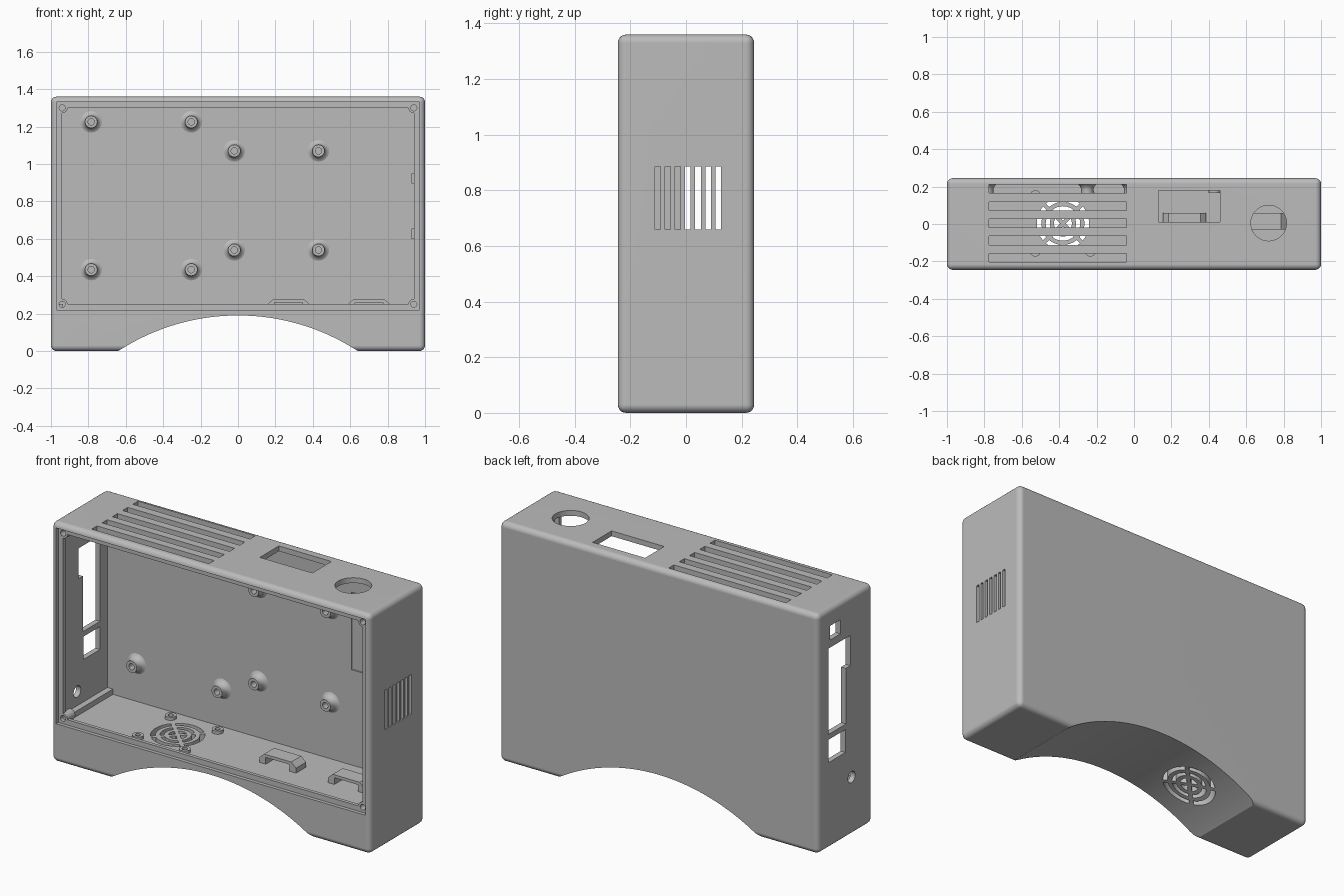
import bpy, bmesh, math
from mathutils import Vector

if "Cube" in bpy.data.objects:
    bpy.data.objects.remove(bpy.data.objects["Cube"])

grey = bpy.data.materials.new("plain grey plastic")
grey.diffuse_color = (0.5, 0.5, 0.5, 1)
grey.use_nodes = True
grey.node_tree.nodes["Principled BSDF"].inputs["Base Color"].default_value = grey.diffuse_color


def finish(name, bm):
    bmesh.ops.recalc_face_normals(bm, faces=bm.faces)
    me = bpy.data.meshes.new(name)
    bm.to_mesh(me)
    bm.free()
    me.materials.append(grey)
    ob = bpy.data.objects.new(name, me)
    bpy.context.collection.objects.link(ob)
    return ob


def place(axis, u, v, h):
    """Map 2D outline (u, v) and height h along an axis to 3D."""
    return {"x": (h, u, v), "y": (u, h, v), "z": (u, v, h)}[axis]


def prisms(name, outlines, axis, a, b):
    """Extrude several separate outlines along an axis from a to b."""
    bm = bmesh.new()
    for pts in outlines:
        lo = [bm.verts.new(place(axis, u, v, a)) for u, v in pts]
        hi = [bm.verts.new(place(axis, u, v, b)) for u, v in pts]
        bm.faces.new(lo)
        bm.faces.new(hi)
        for i in range(len(pts)):
            j = (i + 1) % len(pts)
            bm.faces.new((lo[i], lo[j], hi[j], hi[i]))
    return finish(name, bm)


def rect(u0, u1, v0, v1):
    return [(u0, v0), (u1, v0), (u1, v1), (u0, v1)]


def circle(u, v, r, n=32):
    return [(u + r * math.cos(math.tau * i / n), v + r * math.sin(math.tau * i / n))
            for i in range(n)]


def box(name, x0, x1, y0, y1, z0, z1):
    return prisms(name, [rect(x0, x1, y0, y1)], "z", z0, z1)


def lathe(name, profile, axis, u, v, base, sign, n=28):
    """Turn a closed (radius, height) profile around an axis through (u, v)."""
    bm = bmesh.new()
    rings = [[bm.verts.new(place(axis, p, q, base + sign * h)) for p, q in circle(u, v, r, n)]
             for r, h in profile]
    for k, ring in enumerate(rings):
        nxt = rings[(k + 1) % len(rings)]
        for i in range(n):
            j = (i + 1) % n
            bm.faces.new((ring[i], ring[j], nxt[j], nxt[i]))
    ob = finish(name, bm)
    smooth(ob)
    return ob


def apply(ob, mod):
    with bpy.context.temp_override(object=ob, active_object=ob, selected_objects=[ob]):
        bpy.ops.object.modifier_apply(modifier=mod.name)


def cut(ob, cutter):
    m = ob.modifiers.new("cut", "BOOLEAN")
    m.operation, m.solver, m.object = "DIFFERENCE", "EXACT", cutter
    bpy.context.view_layer.update()
    apply(ob, m)
    bpy.data.objects.remove(cutter)


def smooth(ob):
    bpy.ops.object.select_all(action="DESELECT")
    ob.select_set(True)
    bpy.context.view_layer.objects.active = ob
    bpy.ops.object.shade_smooth_by_angle(angle=math.radians(30))


# Rounded case body
case = box("case", -1, 1, -0.245, 0.245, 0, 1.36)
bev = case.modifiers.new("round", "BEVEL")
bev.width, bev.segments = 0.03, 5
apply(case, bev)

# Arch under the body
R, cz = 1.173, -0.983
half = math.acos(-cz / R) + 0.05
arch = [(R * math.sin(half * (i / 20 - 1)), cz + R * math.cos(half * (i / 20 - 1)))
        for i in range(41)]
cut(case, prisms("arch_cutter", [arch], "y", -0.4, 0.4))

# Lid recess, hollow inside and front opening that leaves a lip
cut(case, box("lid_recess", -0.97, 0.97, -0.3, -0.225, 0.22, 1.33))
cut(case, box("hollow", -0.97, 0.97, -0.205, 0.215, 0.22, 1.33))
cut(case, box("front_opening", -0.94, 0.94, -0.24, -0.1, 0.25, 1.30))
corners = [(x, z) for x in (-0.94, 0.94) for z in (0.25, 1.30)]
cut(case, prisms("corner_holes", [circle(x, z, 0.028) for x, z in corners], "y", -0.24, -0.19))

# Shallow pocket in the back wall
cut(case, box("back_pocket", 0.56, 0.74, 0.2, 0.223, 0.76, 1.20))

# Top: long vents, display window, round button hole
top = [rect(-0.775, -0.04, y - 0.023, y + 0.023) for y in (-0.18, -0.088, 0.003, 0.095, 0.188)]
top += [rect(0.13, 0.46, 0.01, 0.18), circle(0.72, 0.005, 0.095, 48)]
cut(case, prisms("top_cutter", top, "z", 1.28, 1.45))

# Right side: narrow vents
slits = [rect(-0.102 + 0.0363 * i - 0.01, -0.102 + 0.0363 * i + 0.01, 0.66, 0.885) for i in range(7)]
cut(case, prisms("side_vent_cutter", slits, "x", 0.95, 1.1))

# Left side: connector ports and a cable hole
ports = [rect(0.045, 0.14, 1.18, 1.26),
         [(0.15, 0.65), (0.15, 1.137), (-0.045, 1.137), (-0.045, 0.965), (-0.005, 0.965), (-0.005, 0.65)],
         rect(0.0, 0.15, 0.49, 0.62),
         circle(-0.055, 0.33, 0.032)]
cut(case, prisms("port_cutter", ports, "x", -1.1, -0.95))


# Fan grille: ring slots split by diagonal spokes
def ring_slot(r0, r1, mid):
    pts = []
    for r, d in ((r0, 1), (r1, -1)):
        w = math.pi / 4 - 0.011 / r
        pts += [(-0.38 + r * math.cos(mid + d * w * (1 - i / 5)),
                 0.003 + r * math.sin(mid + d * w * (1 - i / 5))) for i in range(11)]
    return pts


grille = [ring_slot(r0, r1, k * math.pi / 2)
          for r0, r1 in ((0.017, 0.048), (0.07, 0.092), (0.115, 0.14)) for k in range(4)]
cut(case, prisms("grille_cutter", grille, "z", -0.02, 0.26))
smooth(case)
wn = case.modifiers.new("flat shading", "WEIGHTED_NORMAL")
wn.keep_sharp = True

# Screw posts in the four front corners
for x, z in corners:
    lathe("corner_screw_post", [(0.0285, 0), (0.0285, 0.07), (0.016, 0.07), (0.016, 0)],
          "y", x, z, -0.225, 1)

# Flared board standoffs on the back wall
flare = [(0.062, -0.002), (0.05, 0.003), (0.041, 0.011), (0.035, 0.022), (0.033, 0.03),
         (0.033, 0.048), (0.017, 0.048), (0.017, -0.002)]
for xs, zs in (((-0.785, -0.25), (0.435, 1.225)), ((-0.02, 0.43), (0.54, 1.07))):
    for x in xs:
        for z in zs:
            lathe("board_standoff", flare, "y", x, z, 0.215, -1)

# Fan screw bosses on the floor
for sx in (-1, 1):
    for sy in (-1, 1):
        lathe("fan_boss", [(0.03, -0.002), (0.03, 0.018), (0.014, 0.018), (0.014, -0.002)],
              "z", -0.38 + 0.147 * sx, 0.003 + 0.147 * sy, 0.22, 1)

# Cable bridges on the floor
for cx in (0.27, 0.70):
    outline = [(-0.115, 0.218), (-0.115, 0.248), (-0.085, 0.275), (0.085, 0.275), (0.115, 0.248),
               (0.115, 0.218), (0.075, 0.218), (0.075, 0.258), (-0.075, 0.258), (-0.075, 0.218)]
    prisms("cable_bridge", [[(cx + u, v) for u, v in outline]], "y", -0.03, 0.06)

# Support bar along the left floor edge and guide ribs on the right wall
box("support_bar", -0.972, -0.935, -0.206, 0.216, 0.218, 0.25)
for z in (0.60, 0.895):
    box("guide_rib", 0.928, 0.972, -0.12, 0.13, z, z + 0.055)
